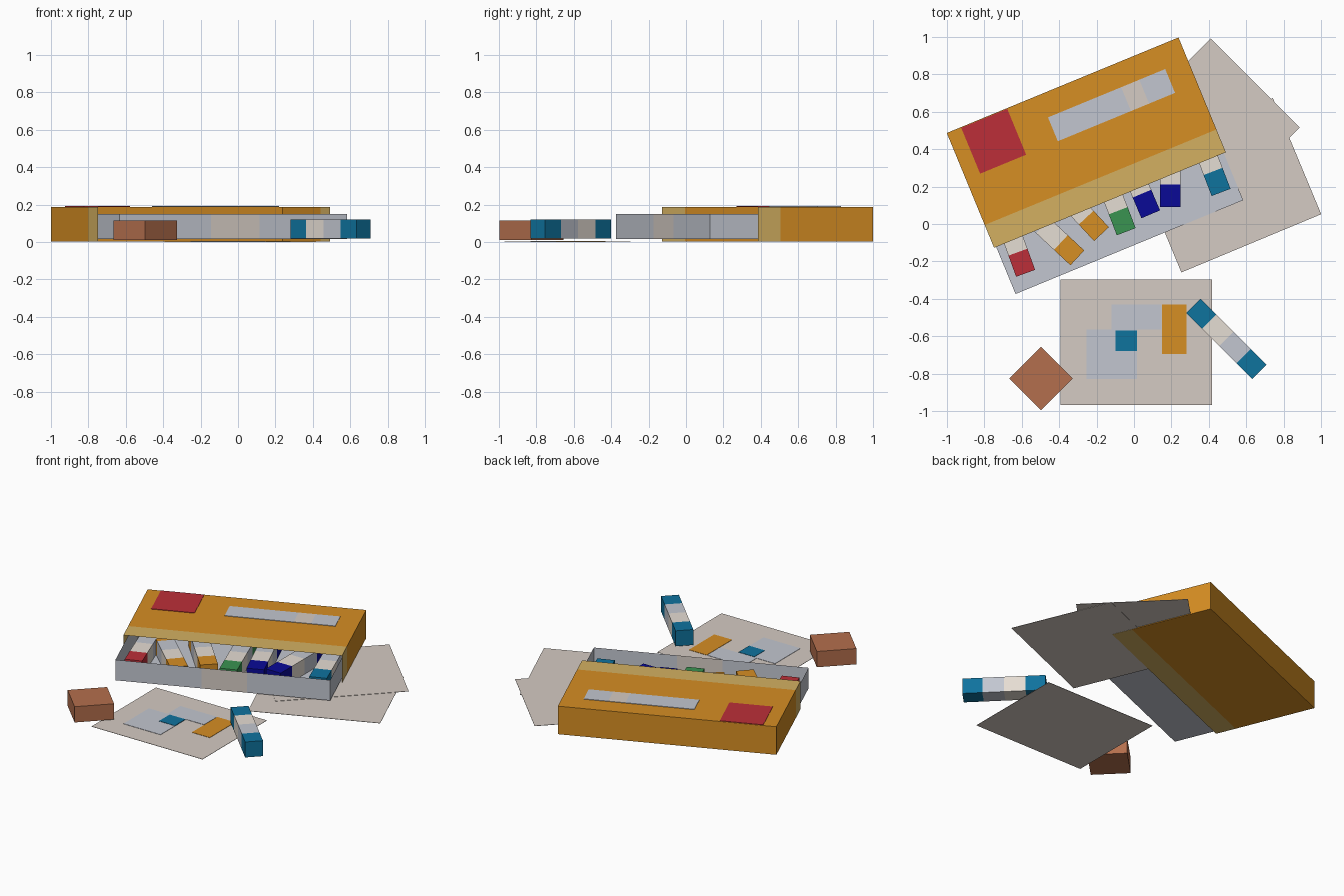
import bpy, bmesh
from math import radians
from mathutils import Vector, Matrix

cube = bpy.data.objects.get("Cube")
if cube:
    bpy.data.objects.remove(cube, do_unlink=True)


def material(name, r, g, b):
    lin = [(c / 255 / 12.92) if c < 11 else ((c / 255 + 0.055) / 1.055) ** 2.4 for c in (r, g, b)]
    m = bpy.data.materials.new(name)
    m.use_nodes = True
    m.diffuse_color = (*lin, 1)
    bsdf = m.node_tree.nodes["Principled BSDF"]
    bsdf.inputs["Base Color"].default_value = (*lin, 1)
    bsdf.inputs["Roughness"].default_value = 0.8
    return m


ORANGE = material("orange", 214, 142, 35)
TAN = material("tan", 212, 176, 97)
RED = material("red", 188, 47, 56)
GREY = material("cool grey", 194, 198, 208)
PAPER = material("paper beige", 213, 203, 195)
CREAM = material("cream", 229, 221, 211)
TEAL = material("teal", 15, 115, 158)
NAVY = material("navy", 9, 9, 150)
GREEN = material("green", 58, 147, 81)
CLAY = material("clay brown", 180, 111, 77)


def box(name, x, y, z, mats, frame=Matrix(), cuts=(), rule=None, open_side=None):
    """Box from ranges; cuts are (axis, position); rule picks a material per face;
    open_side is the direction of a face to leave out."""
    bm = bmesh.new()
    bmesh.ops.create_cube(bm, size=1)
    lo, hi = Vector((x[0], y[0], z[0])), Vector((x[1], y[1], z[1]))
    for v in bm.verts:
        v.co = Vector([lo[i] if v.co[i] < 0 else hi[i] for i in range(3)])
    bm.normal_update()
    if open_side:
        gone = [f for f in bm.faces if f.normal.dot(Vector(open_side)) > 0.9]
        bmesh.ops.delete(bm, geom=gone, context="FACES")
    for axis, pos in cuts:
        n = Vector([float(i == axis) for i in range(3)])
        bmesh.ops.bisect_plane(bm, geom=bm.verts[:] + bm.edges[:] + bm.faces[:],
                               plane_co=n * pos, plane_no=n)
    bm.normal_update()
    if rule:
        for f in bm.faces:
            f.material_index = rule(f.calc_center_median(), f.normal)
    me = bpy.data.meshes.new(name)
    bm.to_mesh(me)
    bm.free()
    for m in mats:
        me.materials.append(m)
    ob = bpy.data.objects.new(name, me)
    bpy.context.scene.collection.objects.link(ob)
    ob.matrix_world = frame
    return ob


def place(x, y, degrees):
    return Matrix.Translation((x, y, 0)) @ Matrix.Rotation(radians(degrees), 4, "Z")


# Outer sleeve, open at the front, with a tan band round the opening
case = place(-0.255, 0.435, 22.4)
band = -0.2
box("sleeve", (-0.67, 0.67), (-0.332, 0.332), (0.003, 0.188), [ORANGE, TAN], case,
    cuts=[(1, band)], rule=lambda c, n: int(c.y < band), open_side=(0, -1, 0))
box("sleeve_badge", (-0.588, -0.322), (0.063, 0.328), (0.188, 0.191), [RED], case)
box("sleeve_label", (-0.138, 0.54), (0.065, 0.203), (0.188, 0.191), [GREY, PAPER], case,
    cuts=[(0, 0.285), (0, 0.39)], rule=lambda c, n: int(0.285 < c.x < 0.39))

# Sliding tray, open at the top
box("tray", (-0.658, 0.658), (-0.604, 0.05), (0.015, 0.15), [GREY, PAPER], case,
    cuts=[(0, -0.13), (0, 0.15)],
    rule=lambda c, n: int(n.y < -0.9 and -0.13 < c.x < 0.15), open_side=(0, 0, 1))

# Colour sticks: wrapped body with a coloured block at each end
LENGTH, END, HALF = 0.5, 0.12, 0.054


def stick(name, x, y, degrees, colour):
    def rule(c, n):
        if c.y < END / 2 or c.y > LENGTH - END * 1.5:
            return 0
        return 1 if c.y < LENGTH / 2 - END / 2 else 2
    box(name, (-HALF, HALF), (-END / 2, LENGTH - END / 2), (0.018, 0.12),
        [colour, CREAM, GREY], place(x, y, degrees),
        cuts=[(1, END / 2), (1, LENGTH / 2 - END / 2), (1, LENGTH - END * 1.5)], rule=rule)


stick("red_stick", -0.6, -0.207, 20, RED)
stick("orange_stick_left", -0.347, -0.14, 47, ORANGE)
stick("orange_stick_right", -0.215, -0.01, 43, ORANGE)
stick("green_stick", -0.063, 0.015, 21, GREEN)
stick("navy_stick_left", 0.066, 0.107, 23, NAVY)
stick("navy_stick_right", 0.194, 0.15, 0, NAVY)
stick("teal_stick", 0.444, 0.225, 21, TEAL)
stick("loose_teal_stick", 0.36, -0.48, -135, TEAL)

# Eraser block
box("eraser", (-0.12, 0.12), (-0.12, 0.12), (0.01, 0.114), [CLAY], place(-0.497, -0.825, 45))

# Loose sheets of paper
W, H = 0.405, 0.336
box("drawing_sheet", (-W, W), (-H, H), (0, 0.002), [PAPER], place(0.013, -0.632, 0))
box("blank_sheet_lower", (-W, W), (-H, H), (0.004, 0.006), [PAPER], place(0.498, 0.207, 22.6))
box("blank_sheet_upper", (-W, W), (-H, H), (0.007, 0.009), [PAPER], place(0.362, 0.468, 45))

# Painted patches on the drawing
for name, x, y, top, mat in [
    ("grey_patch_lower", (-0.255, 0.015), (-0.83, -0.565), 0.004, GREY),
    ("grey_patch_upper", (-0.12, 0.148), (-0.565, -0.43), 0.004, GREY),
    ("teal_patch", (-0.1, 0.015), (-0.68, -0.57), 0.006, TEAL),
    ("orange_patch", (0.15, 0.28), (-0.695, -0.43), 0.004, ORANGE),
]:
    box(name, x, y, (0.002, top), [mat])
